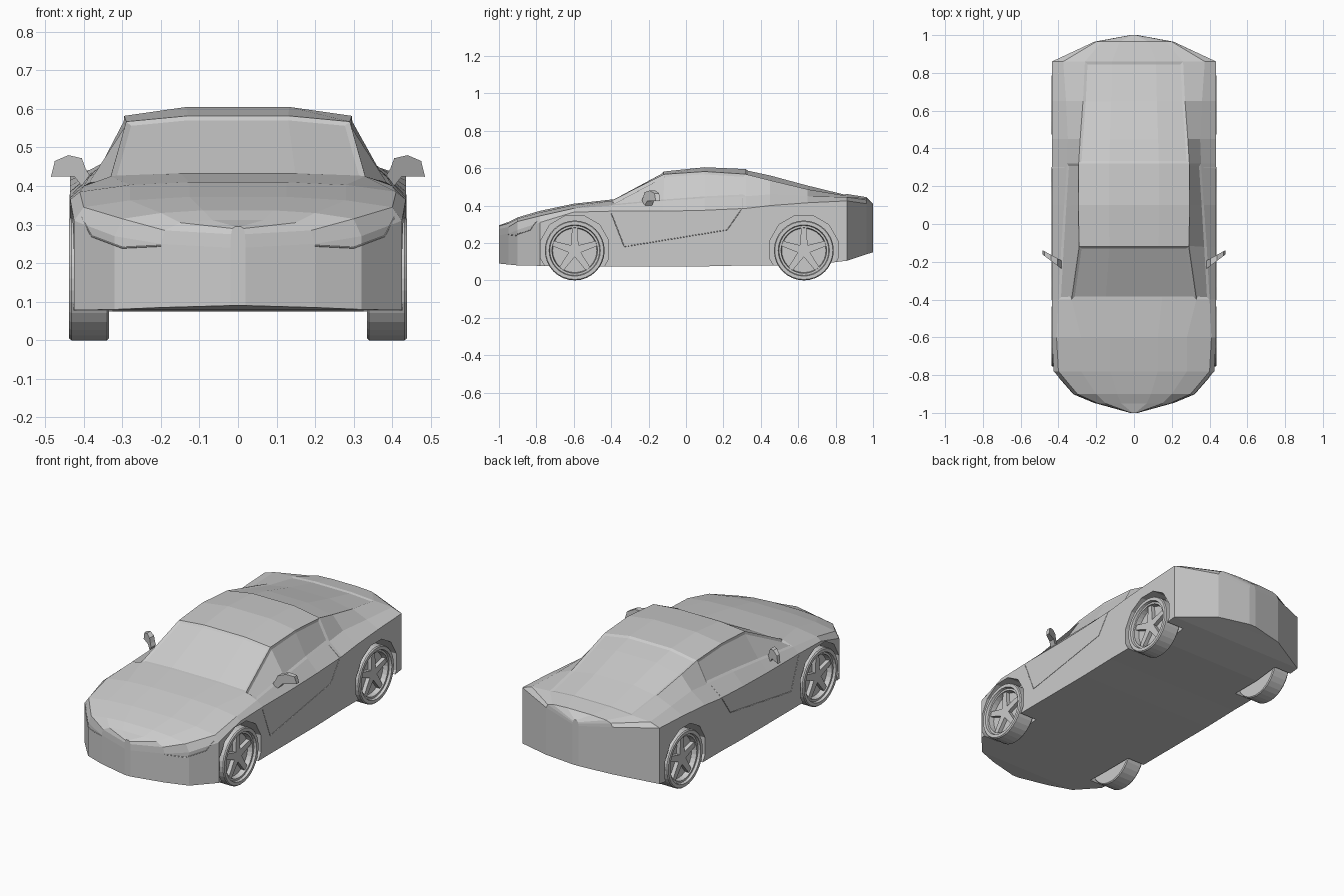
import bpy, bmesh, math
from mathutils import Vector

if "Cube" in bpy.data.objects:
    bpy.data.objects.remove(bpy.data.objects["Cube"])


def make(name, bm, mirror=False):
    bmesh.ops.recalc_face_normals(bm, faces=bm.faces)
    me = bpy.data.meshes.new(name)
    bm.to_mesh(me)
    bm.free()
    ob = bpy.data.objects.new(name, me)
    bpy.context.collection.objects.link(ob)
    if mirror:
        ob.modifiers.new("mirror", 'MIRROR')
    return ob


def prism(bm, front, back):
    a = [bm.verts.new(p) for p in front]
    b = [bm.verts.new(p) for p in back]
    bm.faces.new(a)
    bm.faces.new(b[::-1])
    for i in range(len(a)):
        j = (i + 1) % len(a)
        bm.faces.new((a[i], b[i], b[j], a[j]))


# Body stations: y, z floor, half width, z belt, then deck edge x z, roof edge x z, z top
STATIONS = [
    (-1.0, .09, .02, .24, .018, .275, .015, .29, .295),
    (-.95, .085, .20, .25, .19, .285, .15, .305, .312),
    (-.90, .08, .32, .27, .30, .315, .20, .33, .337),
    (-.78, .078, .425, .31, .40, .345, .28, .363, .372),
    (-.60, .075, .435, .365, .41, .385, .28, .403, .41),
    (-.40, .075, .435, .37, .40, .40, .33, .425, .432),
    (-.12, .075, .435, .37, .385, .425, .29, .567, .582),
    (.10, .075, .435, .375, .37, .44, .295, .582, .605),
    (.32, .08, .435, .385, .355, .45, .293, .568, .595),
    (.45, .08, .435, .40, .35, .46, .285, .535, .567),
    (.65, .08, .435, .415, .36, .45, .27, .487, .513),
    (.86, .105, .435, .425, .375, .445, .26, .452, .462),
    (.965, .14, .21, .41, .20, .43, .17, .44, .445),
    (1.0, .15, .02, .38, .018, .392, .015, .40, .41),
]

# Car body, lofted, with recessed glass
bm = bmesh.new()
rings = []
for y, zb, w, zs, xd, zd, xr, zr, zt in STATIONS:
    half = [(w, zb), (w, zs), (xd, zd), (xr, zr), (xr * .45, zt)]
    ring = half + [(-x, z) for x, z in reversed(half)]
    rings.append([bm.verts.new((x, y, z)) for x, z in ring])
panels = {}
for s in range(len(rings) - 1):
    a, b = rings[s], rings[s + 1]
    for k in range(10):
        j = (k + 1) % 10
        panels[s, k] = bm.faces.new((a[k], a[j], b[j], b[k]))
bm.faces.new(rings[0])
bm.faces.new(rings[-1][::-1])
bmesh.ops.recalc_face_normals(bm, faces=bm.faces)
glass = [((5,), (3, 4, 5)), ((5, 6, 7), (2,)), ((5, 6, 7), (6,)), ((8, 9, 10), (3, 4, 5))]
for segs, ks in glass:
    bmesh.ops.inset_region(bm, faces=[panels[s, k] for s in segs for k in ks],
                           thickness=.014, depth=-.006, use_even_offset=True)
body = make("car_body", bm)

# Wheel arches cut from the body
WHEELS = [("front", -.595), ("rear", .63)]
for label, y in WHEELS:
    for side in (1, -1):
        bm = bmesh.new()
        pts = [(y + .188 * math.cos(math.tau * (i + .5) / 12),
                .165 + .188 * math.sin(math.tau * (i + .5) / 12)) for i in range(12)]
        prism(bm, [(side * .325, p, q) for p, q in pts], [(side * .6, p, q) for p, q in pts])
        cutter = make("arch_cutter", bm)
        cutter.hide_render = True
        mod = body.modifiers.new("arch", 'BOOLEAN')
        mod.operation, mod.solver, mod.object = 'DIFFERENCE', 'EXACT', cutter
        bpy.context.view_layer.objects.active = body
        bpy.ops.object.modifier_apply(modifier=mod.name)
        bpy.data.objects.remove(cutter)

# Wheels: lathed tyre and dished rim, five spokes
TYRE = [(0, .335), (.155, .335), (.16, .34), (.16, .432), (.155, .438), (.137, .438),
        (.133, .424), (.122, .424), (.118, .395), (0, .395)]
for label, y in WHEELS:
    bm = bmesh.new()
    n = 32
    loops = [[bm.verts.new((x, y + r * math.cos(math.tau * i / n), .16 + r * math.sin(math.tau * i / n)))
              for i in range(n)] for r, x in TYRE]
    for a, b in zip(loops, loops[1:]):
        for i in range(n):
            j = (i + 1) % n
            bm.faces.new((a[i], a[j], b[j], b[i]))
    bmesh.ops.remove_doubles(bm, verts=bm.verts, dist=.0001)
    make(label + "_wheel", bm, True)

    bm = bmesh.new()
    for i in range(5):
        t = math.tau * i / 5 + math.pi / 2
        c, s = math.cos(t), math.sin(t)
        pts = [(y + r * c - h * s, .16 + r * s + h * c)
               for r, h in ((0, -.022), (.122, -.014), (.122, .014), (0, .022))]
        prism(bm, [(.417, p, q) for p, q in pts], [(.39, p, q) for p, q in pts])
    make(label + "_spokes", bm, True)

# Door mirrors, swept back outwards
outline = [(.385, .428), (.405, .40), (.425, .425), (.485, .424), (.475, .465), (.44, .48),
           (.405, .472), (.395, .445)]
bm = bmesh.new()
prism(bm, [(x, -.225 + (x - .40) * .75, z) for x, z in outline],
      [(x, -.185 + (x - .40) * .55, z) for x, z in outline])
make("door_mirror", bm, True)


# Panel seams, projected onto the body
def seam(name, path, place, direction):
    cu = bpy.data.curves.new(name, 'CURVE')
    cu.dimensions, cu.bevel_depth, cu.bevel_resolution = '3D', .002, 0
    pts = []
    for (a, b), (c, d) in zip(path, path[1:]):
        for i in range(9):
            t = i / 8
            hit, loc, nor, idx = body.ray_cast(place(a + (c - a) * t, b + (d - b) * t), Vector(direction))
            if hit:
                pts.append(loc)
    sp = cu.splines.new('POLY')
    sp.points.add(len(pts) - 1)
    for p, q in zip(sp.points, pts):
        p.co = (*q, 1)
    ob = bpy.data.objects.new(name, cu)
    bpy.context.collection.objects.link(ob)
    ob.modifiers.new("mirror", 'MIRROR')


bpy.context.view_layer.update()
seam("door_seam", [(-.40, .36), (-.33, .18), (.22, .27), (.30, .385), (.30, .44)],
     lambda y, z: Vector((1, y, z)), (-1, 0, 0))
seam("headlight_seam", [(.20, .245), (.30, .24), (.38, .27), (.405, .318)],
     lambda x, z: Vector((x, -2, z)), (0, 1, 0))
